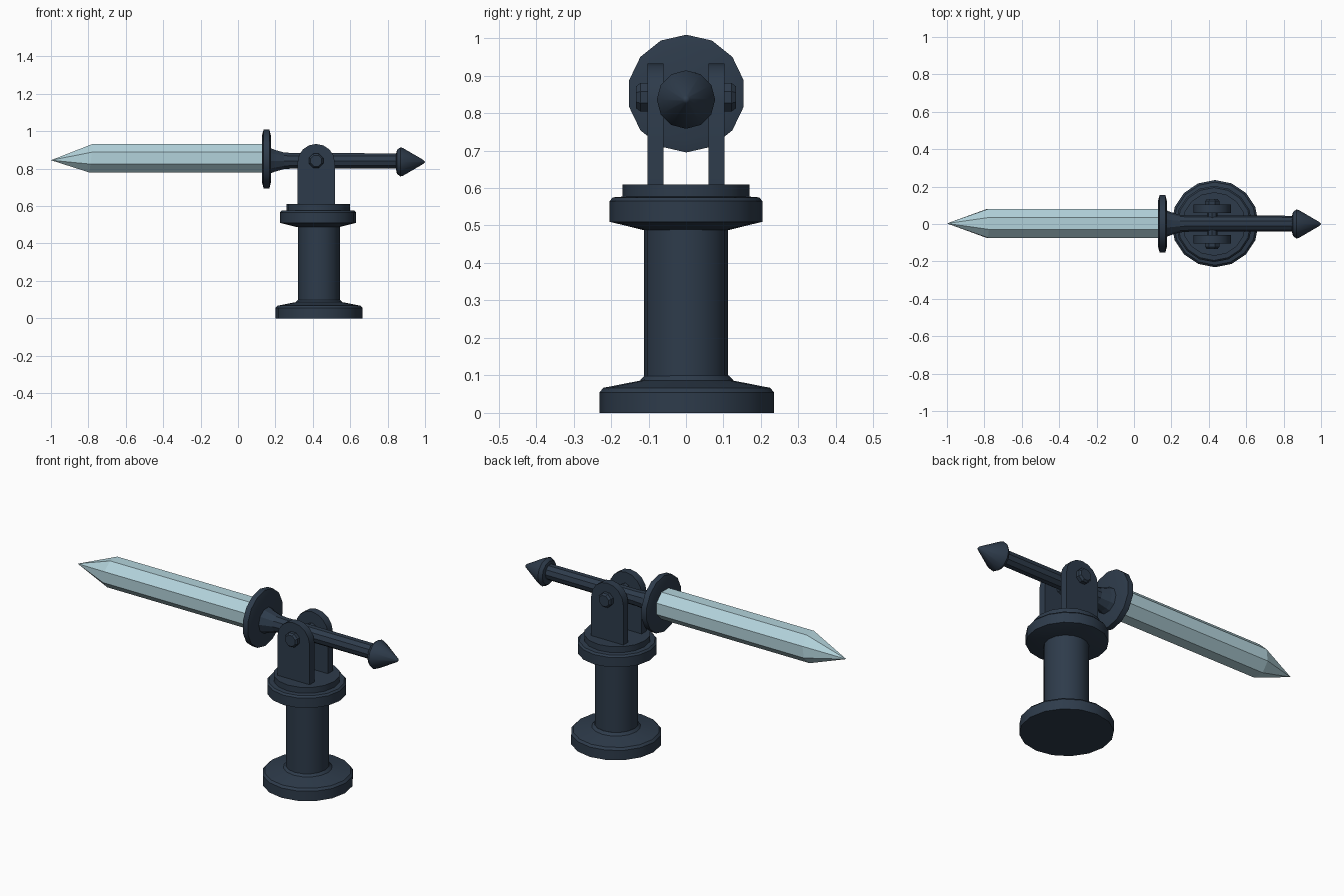
import bpy, bmesh, math
from mathutils import Matrix, Vector

if "Cube" in bpy.data.objects:
    bpy.data.objects.remove(bpy.data.objects["Cube"])


def material(name, rgb):
    m = bpy.data.materials.new(name)
    m.diffuse_color = (*rgb, 1)
    m.use_nodes = True
    m.node_tree.nodes["Principled BSDF"].inputs["Base Color"].default_value = m.diffuse_color
    return m


STEEL = material("dark blue steel", (0.027, 0.044, 0.070))
CRYSTAL = material("pale blue crystal", (0.45, 0.65, 0.71))


def finish(name, bm, mat, smooth=None):
    bmesh.ops.recalc_face_normals(bm, faces=bm.faces)
    mesh = bpy.data.meshes.new(name)
    bm.to_mesh(mesh)
    bm.free()
    mesh.materials.append(mat)
    ob = bpy.data.objects.new(name, mesh)
    bpy.context.collection.objects.link(ob)
    if smooth:
        bpy.ops.object.select_all(action='DESELECT')
        ob.select_set(True)
        bpy.context.view_layer.objects.active = ob
        bpy.ops.object.shade_smooth_by_angle(angle=math.radians(smooth))
    return ob


def lathe(name, profile, axis, origin, sides, mat, phase=0.0, smooth=None):
    """Turn (radius, distance along axis) points into a capped solid."""
    bm = bmesh.new()
    o = Vector(origin)
    a, u, v = {'X': ((1, 0, 0), (0, 1, 0), (0, 0, 1)),
               'Y': ((0, 1, 0), (0, 0, 1), (1, 0, 0)),
               'Z': ((0, 0, 1), (1, 0, 0), (0, 1, 0))}[axis]
    a, u, v = Vector(a), Vector(u), Vector(v)
    rings = []
    for r, t in profile:
        if r == 0:
            rings.append([bm.verts.new(o + a * t)])
            continue
        ring = []
        for i in range(sides):
            ang = 2 * math.pi * (i + phase) / sides
            ring.append(bm.verts.new(o + a * t + (u * math.cos(ang) + v * math.sin(ang)) * r))
        rings.append(ring)
    for p, q in zip(rings, rings[1:]):
        for i in range(sides):
            j = (i + 1) % sides
            if len(p) == 1:
                bm.faces.new((p[0], q[i], q[j]))
            elif len(q) == 1:
                bm.faces.new((p[i], p[j], q[0]))
            else:
                bm.faces.new((p[i], p[j], q[j], q[i]))
    for ring in (rings[0], rings[-1]):
        if len(ring) > 1:
            bm.faces.new(ring)
    return finish(name, bm, mat, smooth)


CX = 0.433  # centre of the stand

# Pedestal: flared foot, column and swivel collar
lathe("pedestal_foot", [(0.233, 0), (0.233, 0.055), (0.222, 0.067), (0.125, 0.086), (0.112, 0.10)],
      'Z', (CX, 0.002, 0), 16, STEEL, smooth=30)
lathe("pedestal_column", [(0.112, 0.08), (0.112, 0.50)], 'Z', (CX, 0, 0), 16, STEEL, smooth=30)
lathe("swivel_collar", [(0.11, 0.487), (0.204, 0.51), (0.204, 0.565), (0.195, 0.575),
                        (0.170, 0.577), (0.170, 0.61)],
      'Z', (0.428, 0, 0), 16, STEEL, smooth=30)

# Yoke plates with rounded tops and hex bolts, one on each side
PX, PZ = 0.418, 0.842
for side, word in ((-1, "front"), (1, "back")):
    bm = bmesh.new()
    outline = [(PX - 0.1, 0.60), (PX + 0.1, 0.60)]
    outline += [(PX + 0.1 * math.cos(math.pi * i / 8), 0.832 + 0.1 * math.sin(math.pi * i / 8))
                for i in range(9)]
    face = bm.faces.new([bm.verts.new((x, side * 0.06, z)) for x, z in outline])
    out = bmesh.ops.extrude_face_region(bm, geom=[face], use_keep_orig=True)
    bmesh.ops.translate(bm, vec=(0, side * 0.043, 0),
                        verts=[g for g in out["geom"] if isinstance(g, bmesh.types.BMVert)])
    finish(word + "_yoke_plate", bm, STEEL, smooth=30)
    lathe(word + "_bolt", [(0.041, side * 0.09), (0.041, side * 0.122), (0.032, side * 0.133)],
          'Y', (PX, 0, PZ), 8, STEEL, phase=0.5)
lathe("pivot_pin", [(0.028, -0.1), (0.028, 0.1)], 'Y', (PX, 0, PZ), 8, STEEL)

# Handle: flared shaft and pointed pommel
lathe("handle_shaft", [(0.075, 0.165), (0.062, 0.195), (0.047, 0.245), (0.043, 0.30), (0.042, 0.87)],
      'X', (0, 0.002, 0.842), 10, STEEL)
lathe("handle_point", [(0.042, 0.845), (0.064, 0.850), (0.078, 0.868), (0.074, 0.882),
                       (0.010, 0.992), (0, 1.0)],
      'X', (0, 0, 0.836), 12, STEEL, smooth=30)

# Round guard disc
lathe("guard_disc", [(0.125, 0.128), (0.157, 0.137), (0.157, 0.168), (0.125, 0.176)],
      'X', (0, 0.001, 0.852), 14, STEEL, phase=0.5, smooth=30)

# Faceted crystal blade
blade = lathe("crystal_blade", [(0, -1.0), (0.083, -0.785), (0.083, 0.14)],
              'X', (0, 0.003, 0.856), 8, CRYSTAL, phase=0.5)
for v in blade.data.vertices:
    if v.co.x < -0.99:
        v.co.z = 0.845      # tip sits slightly low
    elif v.co.x < -0.7:
        v.co.x -= 0.2 * (0.856 - v.co.z) * 0.6  # slanted shoulder
